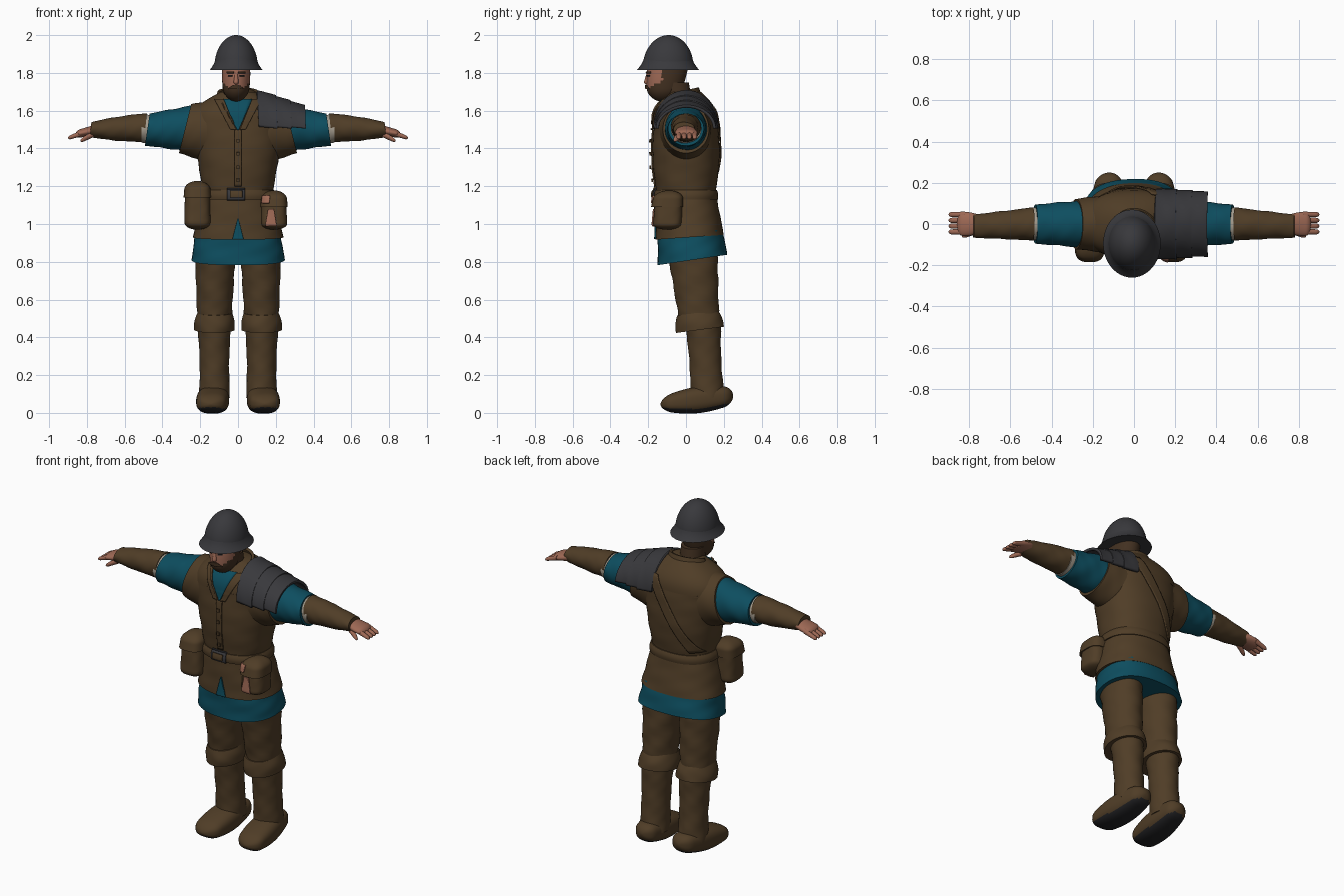
import bpy, bmesh, math
from mathutils import Vector

cube = bpy.data.objects.get("Cube")
if cube:
    bpy.data.objects.remove(cube, do_unlink=True)

AROUND, ALONG = 48, 24


def material(name, *rgb):
    mat = bpy.data.materials.new(name)
    mat.use_nodes = True
    mat.diffuse_color = (*rgb, 1)
    bsdf = mat.node_tree.nodes["Principled BSDF"]
    bsdf.inputs["Base Color"].default_value = (*rgb, 1)
    bsdf.inputs["Roughness"].default_value = .9
    return mat


LEATHER = material("brown leather", .08, .047, .02)
HAIR = material("dark brown hair", .055, .03, .015)
TEAL = material("teal cloth", .004, .075, .115)
STEEL = material("dark steel", .04, .04, .045)
SKIN = material("skin", .34, .14, .09)
LINEN = material("cream linen", .36, .32, .26)
SOLE = material("black sole", .016, .016, .018)


def build(name, rows, mats, closed, rule=None, thickness=0):
    """Skin rows of points into a smooth surface; None marks a gap."""
    bm = bmesh.new()
    grid = [[bm.verts.new(p) if p else None for p in row] for row in rows]
    for low, high in zip(grid, grid[1:]):
        for i in range(len(low) if closed else len(low) - 1):
            j = (i + 1) % len(low)
            corners = (low[i], low[j], high[j], high[i])
            if None not in corners:
                bm.faces.new(corners)
    if closed:
        bm.faces.new(grid[0])
        bm.faces.new(grid[-1])
    bmesh.ops.recalc_face_normals(bm, faces=bm.faces[:])
    if rule:
        for face in bm.faces:
            face.material_index = int(rule(face.calc_center_median(), face.normal))
    mesh = bpy.data.meshes.new(name)
    bm.to_mesh(mesh)
    bm.free()
    for mat in mats:
        mesh.materials.append(mat)
    mesh.polygons.foreach_set("use_smooth", [True] * len(mesh.polygons))
    mesh.set_sharp_from_angle(angle=math.radians(50))
    ob = bpy.data.objects.new(name, mesh)
    bpy.context.scene.collection.objects.link(ob)
    if thickness:
        solid = ob.modifiers.new("thickness", "SOLIDIFY")
        solid.thickness = thickness
        solid.offset = 0


def barrel(name, mat, start, end, r_start, r_end, bulge=(0, 0), rounding=(0, 0),
           lean=0, fold=0, square=2, side=1, half=False, second=None, rule=None):
    """Tapered tube along its main axis, with bulge, round ends, lean and folds."""
    start, end = Vector(start), Vector(end)
    span = [abs(d) for d in end - start]
    axis = span.index(max(span))
    across = [k for k in range(3) if k != axis]
    rows = []
    for step in range(ALONG + 1):
        t = (1 - math.cos(math.pi * step / ALONG)) / 2
        size = 1
        for depth, amount in zip((t, 1 - t), rounding):
            if depth < amount:
                size *= math.sqrt(max(1 - (1 - depth / amount) ** 2, .002))
        swell = math.sin(math.pi * t)
        radii = [(a + (b - a) * t + c * swell) * size
                 for a, b, c in zip(r_start, r_end, bulge)]
        row = []
        for i in range(AROUND):
            angle = math.pi * i / (AROUND - 1) if half else math.tau * i / AROUND
            run = t * (end - start).length
            ripple = 1 + fold * (math.sin(3 * angle + 45 * run)
                                 + math.cos(5 * angle - 75 * run) / 2)
            p = start.lerp(end, t)
            for k, r, wave in zip(across, radii, (math.cos(angle), math.sin(angle))):
                offset = math.copysign(abs(wave) ** (2 / square), wave) * r * ripple
                p[k] += offset
            p[axis] += lean * offset
            p.x *= side
            row.append(p)
        rows.append(row)
    build(name, rows, [mat, second] if second else [mat], not half, rule,
          .016 if half else 0)


def strip(name, mat, top, bottom, top_width, bottom_width, facing=-1, lift=.004):
    """Thin tapered plate projected onto whatever is already built."""
    graph = bpy.context.evaluated_depsgraph_get()
    rows = []
    for step in range(ALONG + 1):
        t = step / ALONG
        x, z = Vector(top).lerp(Vector(bottom), t)
        width = top_width + (bottom_width - top_width) * t
        row = []
        for i in range(9):
            origin = Vector((x + width * (i / 8 - .5), facing, z))
            hit = bpy.context.scene.ray_cast(graph, origin, Vector((0, -facing, 0)))
            row.append(hit[1] + Vector((0, facing * lift, 0)) if hit[0] else None)
        rows.append(row)
    build(name, rows, [mat], False, thickness=.008)


# Tunic and coat body
HEM, WAIST, CHEST, NECK = (.24, .18), (.183, .155), (.25, .167), (.09, .08)
barrel("tunic_skirt", TEAL, (0, .035, .81), (0, .02, .95), (.247, .185), (.225, .17),
       lean=.15, fold=.008, square=2.4)
barrel("coat_skirt", LEATHER, (0, .02, .93), (0, 0, 1.17), HEM, WAIST,
       lean=.07, fold=.006, square=2.3)
barrel("coat_chest", LEATHER, (0, 0, 1.16), (0, 0, 1.55), WAIST, CHEST,
       bulge=(0, .016), fold=.006, square=2.3)
barrel("coat_shoulders", LEATHER, (0, 0, 1.54), (0, 0, 1.7), CHEST, NECK,
       bulge=(.045, .025), square=2.3)

# Details laid on the coat
strip("tunic_slit", TEAL, (0, 1.03), (0, .92), .005, .06)
strip("coat_placket", LEATHER, (0, 1.5), (0, 1.2), .035, .035)
strip("shirt_front", TEAL, (-.01, 1.66), (0, 1.5), .17, .01)
strip("back_strap", LEATHER, (.12, 1.62), (-.15, 1.2), .07, .06, facing=1, lift=.006)
for sign in (-1, 1):
    strip("lapel", LEATHER, (sign * .1, 1.66), (sign * .025, 1.5), .05, .03, lift=.008)
for i in range(4):
    z = 1.45 - i * .07
    strip("coat_button", LEATHER, (0, z), (0, z - .018), .018, .018, lift=.006)
barrel("coat_collar", LEATHER, (0, -.02, 1.64), (0, -.025, 1.7), (.12, .1), (.1, .085),
       lean=.25, half=True)
barrel("shirt_collar", TEAL, (-.01, -.06, 1.61), (-.01, -.055, 1.665), (.085, .085),
       (.072, .075), lean=.2)

# Belt and buckle
barrel("belt", LEATHER, (0, 0, 1.13), (0, 0, 1.18), (.2, .168), (.19, .163),
       bulge=(.005, .005), square=2.3)
strip("buckle", STEEL, (-.01, 1.19), (-.01, 1.125), .095, .095)
strip("buckle_centre", LEATHER, (-.01, 1.175), (-.01, 1.14), .065, .065)

# Pouches with overlapping flaps
for label, x, top in (("left", .19, 1.17), ("right", -.215, 1.22)):
    barrel(label + "_pouch", LEATHER, (x, -.1, .97), (x, -.09, top), (.07, .077), (.065, .07),
           rounding=(.15, .2), fold=.01, square=3)
    barrel(label + "_pouch_flap", LEATHER, (x, -.1, top - .08), (x, -.09, top + .008),
           (.073, .085), (.066, .075), rounding=(0, .5), square=3)
strip("pouch_upper_patch", SKIN, (.15, 1.15), (.145, 1.11), .04, .04)
strip("pouch_lower_patch", SKIN, (.175, 1.08), (.175, .99), .03, .06)

# Arms and legs, mirrored
for side, label in ((1, "left_"), (-1, "right_")):
    barrel(label + "armhole", LEATHER, (.06, 0, 1.49), (.28, 0, 1.505), (.15, .18), (.122, .13),
           lean=-.25, fold=.008, side=side)
    barrel(label + "sleeve", TEAL, (.2, 0, 1.51), (.48, 0, 1.5), (.118, .13), (.095, .085),
           lean=-.15, fold=.015, side=side)
    barrel(label + "shirt_cuff", LINEN, (.45, 0, 1.5), (.51, 0, 1.505), (.08, .077), (.08, .075),
           fold=.02, side=side)
    barrel(label + "forearm", LEATHER, (.49, 0, 1.51), (.78, -.01, 1.5), (.08, .076),
           (.056, .04), bulge=(0, .006), lean=-.1, fold=.016, side=side)
    barrel(label + "palm", SKIN, (.74, 0, 1.5), (.86, 0, 1.475), (.04, .03), (.054, .02),
           bulge=(.01, 0), rounding=(0, .2), side=side)
    for i in range(4):
        y = -.038 + i * .028
        barrel(label + "finger", SKIN, (.82, y, 1.483), (.9, y, 1.455), (.014, .016),
               (.012, .01), rounding=(0, .2), side=side)
    barrel(label + "thumb", SKIN, (.76, -.03, 1.48), (.835, -.06, 1.44), (.018, .018),
           (.012, .012), rounding=(0, .3), side=side)

    barrel(label + "trouser", LEATHER, (.12, .03, .9), (.125, .07, .48), (.11, .135), (.09, .105),
           fold=.018, side=side)
    barrel(label + "boot_cuff", LEATHER, (.125, .075, .44), (.123, .06, .53), (.108, .127),
           (.092, .108), bulge=(.006, .006), lean=.13, fold=.012, side=side)
    barrel(label + "boot_shaft", LEATHER, (.125, .115, .08), (.125, .09, .47), (.082, .09),
           (.09, .095), bulge=(-.008, -.008), fold=.016, side=side)
    barrel(label + "boot_foot", LEATHER, (.145, -.135, .046), (.12, .25, .09), (.07, .035),
           (.055, .045), bulge=(.023, .03), rounding=(.15, .12), square=2.6, side=side,
           second=SOLE, rule=lambda c, n: n.z < -.6)

# Layered guard on the left shoulder
for i in range(3):
    x, depth, height = .11 + i * .075, .163 - i * .006, .187 - i * .026
    barrel("shoulder_guard_plate", STEEL, (x, 0, 1.515), (x + .1, 0, 1.505), (depth, height),
           (depth, height - .018), lean=-.06, fold=.006, half=True)

# Head, face and beard
barrel("neck", HAIR, (-.01, -.03, 1.58), (-.01, -.06, 1.75), (.068, .072), (.066, .075))
barrel("head", HAIR, (-.01, -.125, 1.648), (-.01, -.09, 1.87), (.06, .075), (.072, .108),
       bulge=(.008, .01), rounding=(.3, 0), second=SKIN,
       rule=lambda c, n: c.y < -.125 and c.z > 1.715 + max(0, abs(c.x + .01) - .035))
strip("moustache", HAIR, (-.01, 1.737), (-.01, 1.715), .03, .085)
for x in (-.04, .02):
    strip("eye", SOLE, (x, 1.789), (x, 1.782), .022, .022, lift=.001)
    strip("eyebrow", HAIR, (x, 1.806), (x, 1.798), .036, .036)
barrel("nose", SKIN, (-.01, -.205, 1.738), (-.01, -.198, 1.8), (.016, .022), (.008, .01),
       rounding=(.3, 0))

# Helmet: dome and flared brim
barrel("helmet_dome", STEEL, (-.01, -.095, 1.83), (-.01, -.092, 2), (.115, .134), (.115, .134),
       rounding=(0, 1))
barrel("helmet_brim", STEEL, (-.01, -.095, 1.815), (-.01, -.095, 1.87), (.14, .165),
       (.11, .13), bulge=(-.004, -.004))
